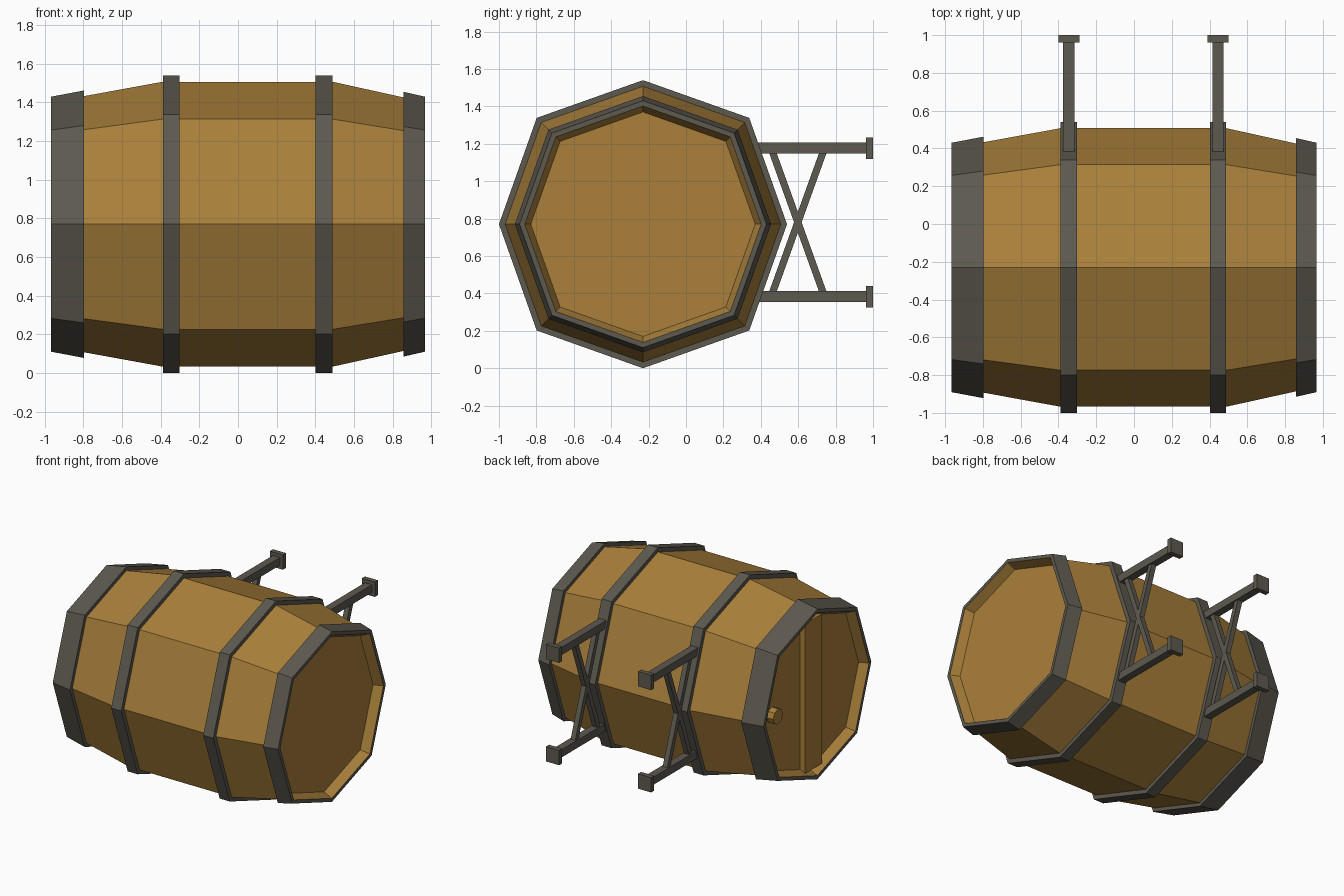
import bpy
import bmesh
from math import atan2
from mathutils import Matrix, Vector

if "Cube" in bpy.data.objects:
    bpy.data.objects.remove(bpy.data.objects["Cube"])

CY, CZ = -0.23, 0.77                      # barrel axis, running along x
D = 0.738                                 # diagonal corner offset of the eight-sided section
SECTION = [(0, 1), (D, D), (1, 0), (D, -D), (0, -1), (-D, -D), (-1, 0), (-D, D)]


def material(name, colour):
    mat = bpy.data.materials.new(name)
    mat.use_nodes = True
    mat.diffuse_color = (*colour, 1)
    bsdf = mat.node_tree.nodes["Principled BSDF"]
    bsdf.inputs["Base Color"].default_value = (*colour, 1)
    bsdf.inputs["Roughness"].default_value = 0.8
    return mat


wood = material("warm_wood", (0.40, 0.215, 0.043))
iron = material("dark_iron", (0.110, 0.100, 0.078))


def finish(name, bm, mat):
    bmesh.ops.recalc_face_normals(bm, faces=bm.faces)
    mesh = bpy.data.meshes.new(name)
    bm.to_mesh(mesh)
    bm.free()
    mesh.materials.append(mat)
    obj = bpy.data.objects.new(name, mesh)
    bpy.context.collection.objects.link(obj)
    return obj


def hoop(name, profile, mat, capped=False):
    """Sweep an (x, radius) profile round the barrel section; cap the ends or close the loop."""
    bm = bmesh.new()
    rings = [[bm.verts.new((x, CY + r * y, CZ + r * z)) for y, z in SECTION]
             for x, r in profile]
    n = len(SECTION)
    pairs = list(zip(rings, rings[1:]))
    if capped:
        bm.faces.new(rings[0])
        bm.faces.new(rings[-1])
    else:
        pairs.append((rings[-1], rings[0]))
    for a, b in pairs:
        for i in range(n):
            j = (i + 1) % n
            bm.faces.new((a[i], a[j], b[j], b[i]))
    return finish(name, bm, mat)


def box(name, centre, size, mat, tilt=0):
    bm = bmesh.new()
    matrix = (Matrix.Translation(Vector(centre)) @ Matrix.Rotation(tilt, 4, 'X')
              @ Matrix.Diagonal((*size, 1)))
    bmesh.ops.create_cube(bm, size=1, matrix=matrix)
    return finish(name, bm, mat)


# Wooden body with a recessed panel at each end
hoop("barrel_body", [(-0.90, 0.60), (-0.966, 0.632), (-0.39, 0.737), (0.49, 0.737),
                     (0.966, 0.632), (0.90, 0.60)], wood, capped=True)

# Iron bands
hoop("right_end_band", [(-0.967, 0.632), (-0.967, 0.66), (-0.797, 0.692), (-0.797, 0.64)], iron)
hoop("left_end_band", [(0.967, 0.632), (0.967, 0.66), (0.857, 0.685), (0.857, 0.64)], iron)
BRACKETS = {"right": -0.345, "left": 0.445}
for side, x in BRACKETS.items():
    hoop(side + "_middle_band", [(x - 0.043, 0.70), (x - 0.043, 0.77),
                                 (x + 0.043, 0.77), (x + 0.043, 0.70)], iron)

# Raised plank and round plug on the right end
box("end_plank", (-0.915, CY + 0.01, CZ), (0.05, 0.21, 1.16), wood)
bm = bmesh.new()
bmesh.ops.create_cone(bm, cap_ends=True, segments=8, radius1=0.06, radius2=0.06, depth=0.08,
                      matrix=Matrix.Translation((-0.915, 0.235, CZ))
                      @ Matrix.Rotation(1.5708, 4, 'Y'))
finish("end_plug", bm, wood)

# Wall brackets: two arms with foot plates and crossed braces
ARM = 0.397                               # arm height above and below the axis
for side, x in BRACKETS.items():
    for level, s in (("upper", 1), ("lower", -1)):
        z = CZ + 0.01 + s * ARM
        box(f"{side}_{level}_arm", (x, 0.65, z), (0.06, 0.66, 0.06), iron)
        box(f"{side}_{level}_wall_plate", (x, 0.981, z), (0.112, 0.038, 0.115), iron)
        dy, dz = 0.275, 2 * ARM - 0.03
        box(f"{side}_{level}_brace", (x, 0.598, CZ + 0.01),
            (0.04, 0.038, (dy * dy + dz * dz) ** 0.5), iron, tilt=s * atan2(dy, dz))
